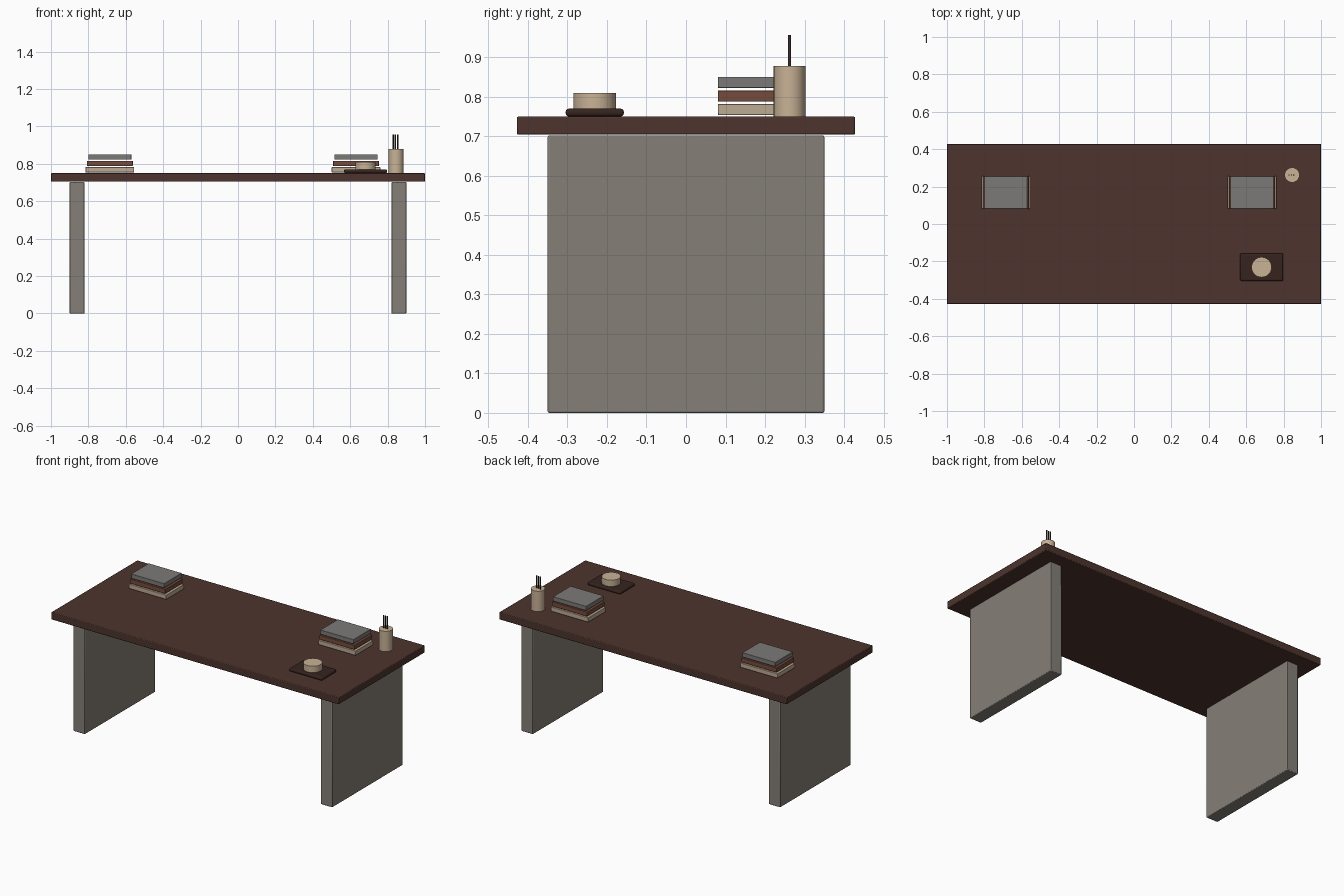
import bpy, math

if "Cube" in bpy.data.objects:
    bpy.data.objects.remove(bpy.data.objects["Cube"])


def material(name, rgb):
    """Flat colour from sRGB 0-255 values."""
    m = bpy.data.materials.new(name)
    lin = [((c / 255 + 0.055) / 1.055) ** 2.4 for c in rgb]
    m.diffuse_color = (*lin, 1)
    m.use_nodes = True
    m.node_tree.nodes["Principled BSDF"].inputs["Base Color"].default_value = m.diffuse_color
    return m


walnut = material("walnut", (77, 52, 45))
stone = material("stone grey", (133, 127, 119))
grey = material("book grey", (124, 122, 119))
brown = material("book brown", (117, 76, 60))
cream = material("book cream", (190, 170, 148))
clay = material("clay beige", (200, 178, 150))
dark = material("dark wood", (54, 35, 30))
black = material("pencil dark", (55, 45, 42))


def finish(name, mat, bevel, segments=2):
    ob = bpy.context.object
    ob.name = name
    ob.data.materials.append(mat)
    bpy.ops.object.transform_apply(location=False, rotation=False, scale=True)
    if bevel:
        mod = ob.modifiers.new("bevel", 'BEVEL')
        mod.width, mod.segments = bevel, segments
    bpy.ops.object.shade_smooth_by_angle(angle=math.radians(35))
    return ob


def box(name, loc, size, mat, bevel, segments=2):
    bpy.ops.mesh.primitive_cube_add(size=1, location=loc)
    bpy.context.object.scale = size
    return finish(name, mat, bevel, segments)


def cylinder(name, x, y, z0, z1, r, mat, sides=32):
    bpy.ops.mesh.primitive_cylinder_add(vertices=sides, radius=r, depth=z1 - z0,
                                        location=(x, y, (z0 + z1) / 2))
    return finish(name, mat, 0)


# Desk
box("tabletop", (0, 0, 0.727), (2, 0.856, 0.046), walnut, 0.004)
for side, s in (("left", -1), ("right", 1)):
    box(side + "_leg_panel", (s * 0.86, 0, 0.351), (0.08, 0.70, 0.702), stone, 0.004)

# Book stacks, narrower towards the top
for side, x in (("left", -0.685), ("right", 0.631)):
    for i, mat in enumerate((cream, brown, grey)):
        box(f"{side}_book_{i + 1}", (x, 0.168, 0.768 + 0.034 * i),
            (0.26 - 0.015 * i, 0.175, 0.028), mat, 0.002)

# Pencil cup
cylinder("pencil_cup", 0.845, 0.262, 0.749, 0.878, 0.04, clay)
for i, x in enumerate((0.829, 0.842, 0.855)):
    cylinder(f"pencil_{i + 1}", x, 0.262, 0.80, 0.956, 0.004, black, 12)

# Tray and bowl
box("tray", (0.682, -0.231, 0.76), (0.23, 0.147, 0.02), dark, 0.008, 3)
cylinder("bowl", 0.682, -0.231, 0.768, 0.81, 0.054, clay)
